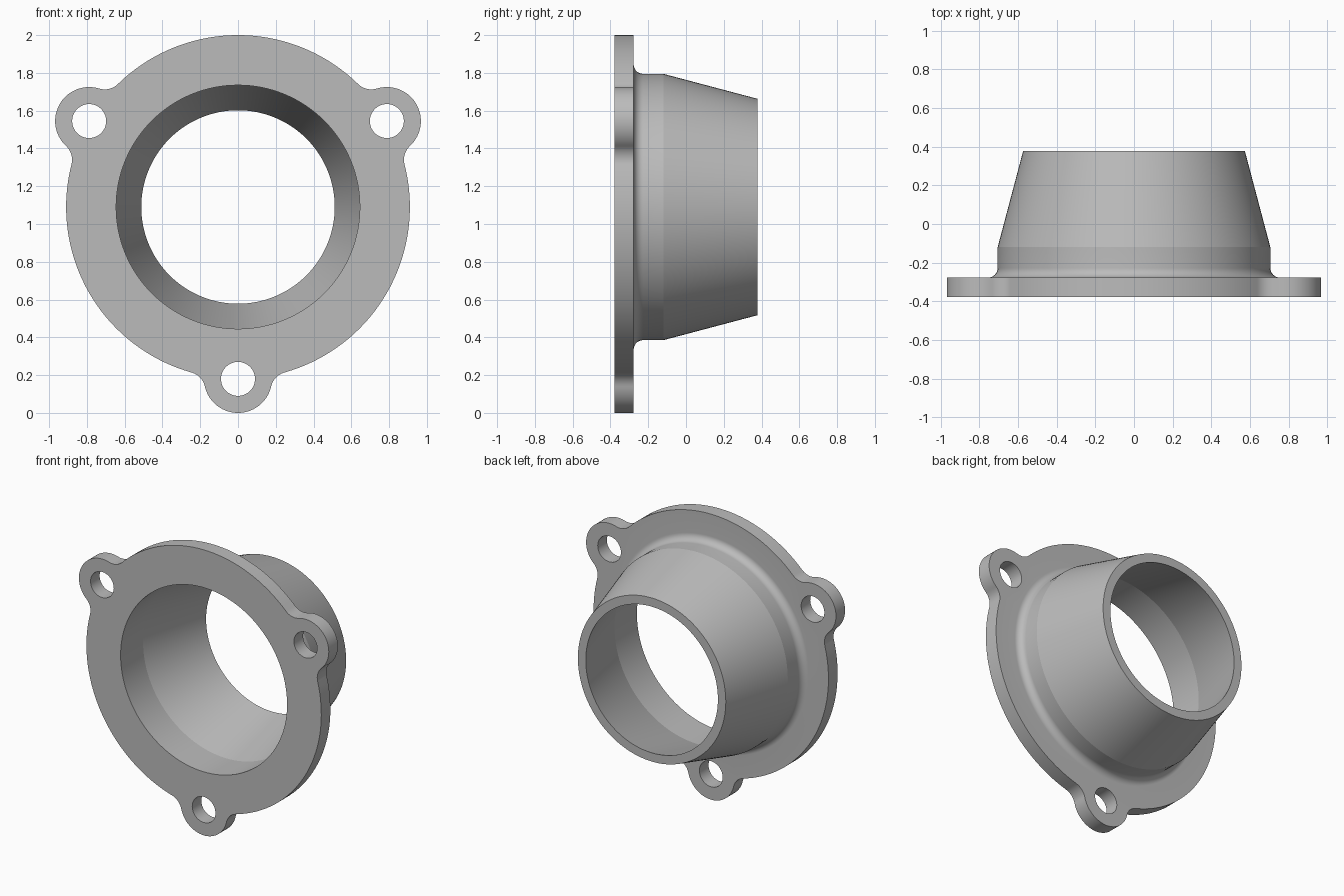
import bpy, bmesh
from math import sin, cos, acos, radians, degrees

cube = bpy.data.objects.get("Cube")
if cube:
    bpy.data.objects.remove(cube, do_unlink=True)

CZ = 1.09                              # height of the bore axis
DISC_R, LUG_R, BLEND_R, HOLE_R = 0.91, 0.18, 0.1, 0.09
BORE_R, SLEEVE_R, FILLET = 0.645, 0.705, 0.05
FRONT, BACK, REAR = -0.378, -0.277, 0.378
LUGS = (30, 150, 270)                  # lug directions in degrees
SEGMENTS = 128


def polar(r, a, centre=(0, 0)):
    return (centre[0] + r * cos(radians(a)), centre[1] + r * sin(radians(a)))


def arc(centre, r, a0, a1, steps):
    return [polar(r, a0 + (a1 - a0) * i / steps, centre) for i in range(steps + 1)]


def circle(centre, r, steps):
    return arc(centre, r, 0, 360, steps)[:-1]


def angle_between(p, q, opposite):
    return degrees(acos((p * p + q * q - opposite * opposite) / (2 * p * q)))


# Flange outline: disc arcs, lug arcs and the concave blends between them
far, near = DISC_R + BLEND_R, LUG_R + BLEND_R
a = angle_between(DISC_R, far, near)
b = angle_between(DISC_R, near, far)
outline = []
for d in LUGS:
    outline += arc(polar(far, d - a), BLEND_R, d - a + 180, d + b, 12)[:-1]
    outline += arc(polar(DISC_R, d), LUG_R, d - 180 + b, d + 180 - b, 40)[:-1]
    outline += arc(polar(far, d + a), BLEND_R, d - b, d + a - 180, 12)[:-1]
    outline += arc((0, 0), DISC_R, d + a, d + 120 - a, 36)[:-1]
bolt_holes = [circle(polar(DISC_R, d), HOLE_R, 48) for d in LUGS]

bm = bmesh.new()


def ring(points, y):
    return [bm.verts.new((x, y, z + CZ)) for x, z in points]


def bridge(r0, r1):
    n = len(r0)
    for i in range(n):
        j = (i + 1) % n
        bm.faces.new((r0[i], r0[j], r1[j], r1[i]))


def fill(rings):
    edges = []
    for r in rings:
        for i, v in enumerate(r):
            w = r[(i + 1) % len(r)]
            edges.append(bm.edges.get((v, w)) or bm.edges.new((v, w)))
    bmesh.ops.triangle_fill(bm, edges=edges, use_beauty=True)


# Sleeve profile (radius, depth): bore, tapered nozzle, rim, outside, root fillet
profile = [(BORE_R, FRONT), (BORE_R, -0.13), (0.512, REAR),
           (0.573, REAR), (SLEEVE_R, -0.12)]
profile += arc((SLEEVE_R + FILLET, BACK + FILLET), FILLET, 180, 270, 12)
sleeve = [ring(circle((0, 0), r, SEGMENTS), y) for r, y in profile]
for r0, r1 in zip(sleeve, sleeve[1:]):
    bridge(r0, r1)

# Flange walls and its two faces, joined to the ends of the sleeve
loops = [outline] + bolt_holes
front_rings = [ring(p, FRONT) for p in loops]
back_rings = [ring(p, BACK) for p in loops]
for r0, r1 in zip(front_rings, back_rings):
    bridge(r0, r1)
fill(front_rings + [sleeve[0]])
fill(back_rings + [sleeve[-1]])
bmesh.ops.recalc_face_normals(bm, faces=bm.faces)

mesh = bpy.data.meshes.new("flanged_nozzle")
bm.to_mesh(mesh)
bm.free()
part = bpy.data.objects.new("flanged_nozzle", mesh)
bpy.context.collection.objects.link(part)

# Plain grey material
grey = bpy.data.materials.new("plain grey")
grey.use_nodes = True
colour = (0.5, 0.5, 0.5, 1)
grey.diffuse_color = colour
grey.node_tree.nodes["Principled BSDF"].inputs["Base Color"].default_value = colour
mesh.materials.append(grey)

# Smooth curved walls, sharp at rims and at the start of the taper
bpy.ops.object.select_all(action='DESELECT')
part.select_set(True)
bpy.context.view_layer.objects.active = part
bpy.ops.object.shade_smooth_by_angle(angle=radians(12))
